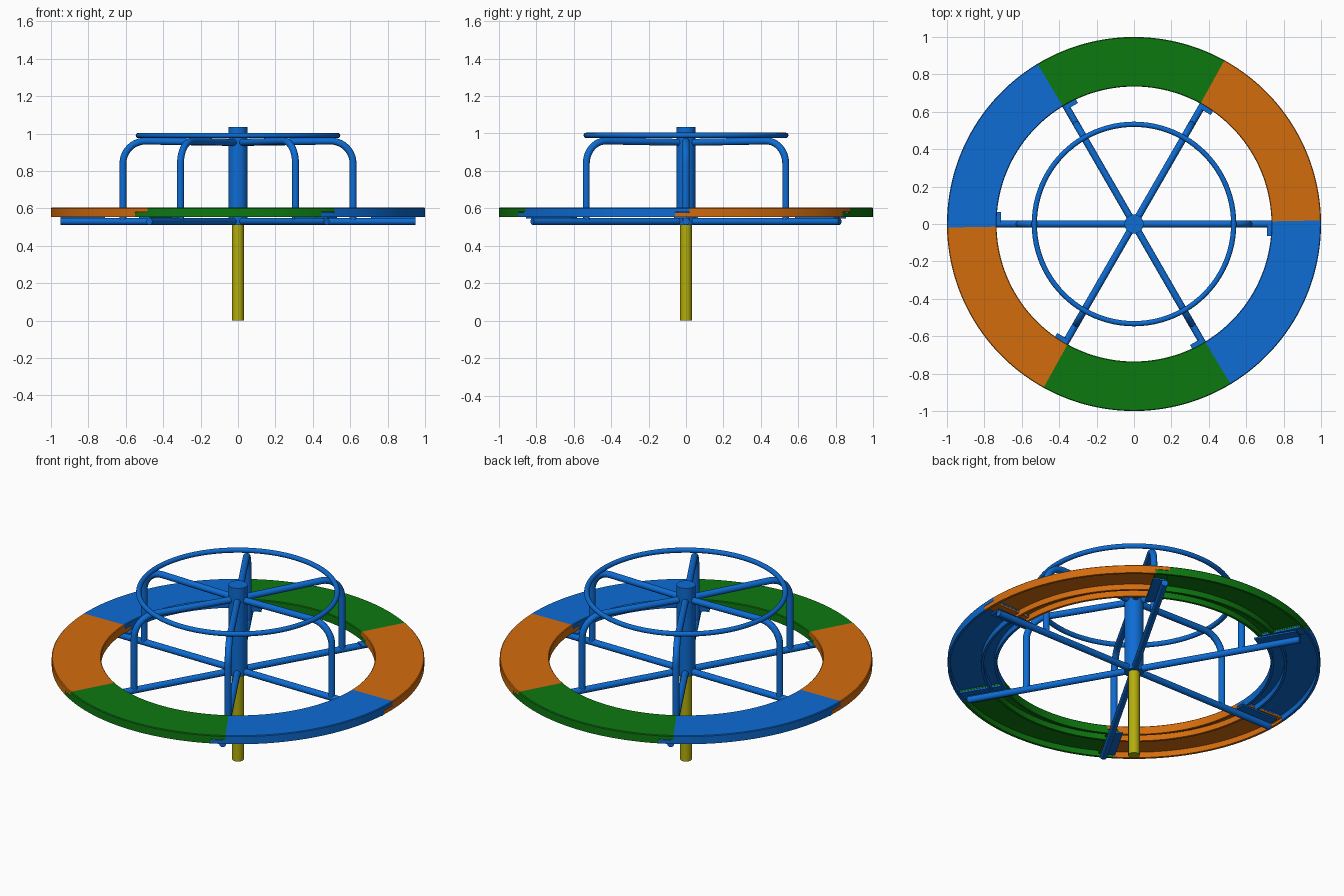
import bpy, bmesh, math
from mathutils import Vector, Matrix

if "Cube" in bpy.data.objects:
    bpy.data.objects.remove(bpy.data.objects["Cube"])


def material(name, rgb):
    m = bpy.data.materials.new(name)
    m.diffuse_color = (*rgb, 1)
    m.use_nodes = True
    m.node_tree.nodes["Principled BSDF"].inputs["Base Color"].default_value = m.diffuse_color
    return m


BLUE = material("blue paint", (0.004, 0.15, 0.66))
ORANGE = material("orange paint", (0.65, 0.15, 0.004))
GREEN = material("green paint", (0.004, 0.19, 0.005))
YELLOW = material("yellow paint", (0.45, 0.42, 0.004))


def finish(bm, name, mat, angle=35):
    bmesh.ops.recalc_face_normals(bm, faces=bm.faces[:])
    mesh = bpy.data.meshes.new(name)
    bm.to_mesh(mesh)
    bm.free()
    mesh.materials.append(mat)
    ob = bpy.data.objects.new(name, mesh)
    bpy.context.collection.objects.link(ob)
    bpy.ops.object.select_all(action='DESELECT')
    ob.select_set(True)
    bpy.context.view_layer.objects.active = ob
    bpy.ops.object.shade_smooth_by_angle(angle=math.radians(angle))
    return ob


def cylinder(name, mat, r, z0, z1, segs=32):
    bm = bmesh.new()
    bmesh.ops.create_cone(bm, cap_ends=True, segments=segs, radius1=r, radius2=r,
                          depth=z1 - z0, matrix=Matrix.Translation((0, 0, (z0 + z1) / 2)))
    return finish(bm, name, mat)


def tube(name, mat, pts, r, rot=0.0, sides=16, closed=False):
    """Sweep a circle along a path, then turn it about z by rot."""
    bm = bmesh.new()
    pts = [Vector(p) for p in pts]
    n = len(pts)
    side = Vector((0, 1, 0))
    rings = []
    for i, p in enumerate(pts):
        if closed:
            t = pts[(i + 1) % n] - pts[i - 1]
            side = Vector((0, 0, 1))
        else:
            t = pts[min(i + 1, n - 1)] - pts[max(i - 1, 0)]
        up = t.normalized().cross(side)
        rings.append([bm.verts.new(p + r * (side * math.cos(a) + up * math.sin(a)))
                      for a in (math.tau * k / sides for k in range(sides))])
    for i in range(n if closed else n - 1):
        a, b = rings[i], rings[(i + 1) % n]
        for k in range(sides):
            j = (k + 1) % sides
            bm.faces.new((a[k], a[j], b[j], b[k]))
    if not closed:
        bm.faces.new(rings[0])
        bm.faces.new(rings[-1])
    bm.transform(Matrix.Rotation(rot, 4, 'Z'))
    return finish(bm, name, mat)


def arc_sweep(bm, profile, a0, a1, steps):
    """Sweep a closed (radius, z) profile from angle a0 to a1 (degrees), capped."""
    rings = []
    for i in range(steps + 1):
        a = math.radians(a0 + (a1 - a0) * i / steps)
        rings.append([bm.verts.new((r * math.cos(a), r * math.sin(a), z)) for r, z in profile])
    n = len(profile)
    for a, b in zip(rings, rings[1:]):
        for k in range(n):
            j = (k + 1) % n
            bm.faces.new((a[k], a[j], b[j], b[k]))
    bm.faces.new(rings[0])
    bm.faces.new(rings[-1])


# Centre post and hub
cylinder("ground_post", YELLOW, 0.031, 0.0, 0.515)
cylinder("hub", BLUE, 0.051, 0.512, 1.035)

# Round hand rail
tube("hand_rail", BLUE, [(0.533 * math.cos(math.tau * i / 96), 0.533 * math.sin(math.tau * i / 96), 0.99)
                         for i in range(96)], 0.014, closed=True)

# Seat sections: hollow shell underneath with skirts and a rib
IN, OUT, BOT, TOP = 0.735, 1.0, 0.555, 0.604


def shell(bot, deck, top, bevel):
    return [(IN, bot), (IN, top - bevel), (IN + bevel, top), (OUT - bevel, top), (OUT, top - bevel),
            (OUT, bot), (OUT - 0.014, bot), (OUT - 0.014, deck), (0.82, deck), (0.82, bot),
            (0.806, bot), (0.806, deck), (IN + 0.014, deck), (IN + 0.014, bot)]


START, LIP, STEP = 1.1, 4.5, 0.58
bar_path = [(0.615, 0, 0.53), (0.615, 0, 0.84)]
bar_path += [(0.495 + 0.12 * math.cos(a), 0, 0.84 + 0.12 * math.sin(a))
             for a in (math.radians(9 * i) for i in range(1, 11))]
bar_path += [(0.0, 0, 0.952)]

for i in range(6):
    rot = math.radians(60 * i)
    # Floor spoke and bent grab bar
    tube(f"spoke_{i + 1}", BLUE, [(0, 0, 0.53), (0.948, 0, 0.53)], 0.0185, rot)
    tube(f"grab_bar_{i + 1}", BLUE, bar_path, 0.0185, rot)
    # Flat bracket beside the spoke under each joint
    bm = bmesh.new()
    bmesh.ops.create_cube(bm, size=1, matrix=Matrix.Rotation(rot, 4, 'Z')
                          @ Matrix.Translation((0.83, -0.031, 0.550))
                          @ Matrix.Diagonal((0.24, 0.066, 0.009, 1)))
    finish(bm, f"bracket_{i + 1}", BLUE)
    # Seat: full section, thin top over the next section's lip, own lower lip
    a = START + 60 * i
    bm = bmesh.new()
    arc_sweep(bm, shell(BOT, 0.588, TOP, 0.004), a, a + 60 - LIP, 26)
    arc_sweep(bm, [(IN, STEP), (IN, TOP - 0.004), (IN + 0.004, TOP), (OUT - 0.004, TOP),
                   (OUT, TOP - 0.004), (OUT, STEP)], a + 60 - LIP, a + 60, 3)
    arc_sweep(bm, shell(BOT, 0.570, STEP - 0.001, 0.001), a - LIP, a, 3)
    finish(bm, f"seat_section_{i + 1}", (ORANGE, GREEN, BLUE)[i % 3], 30)
